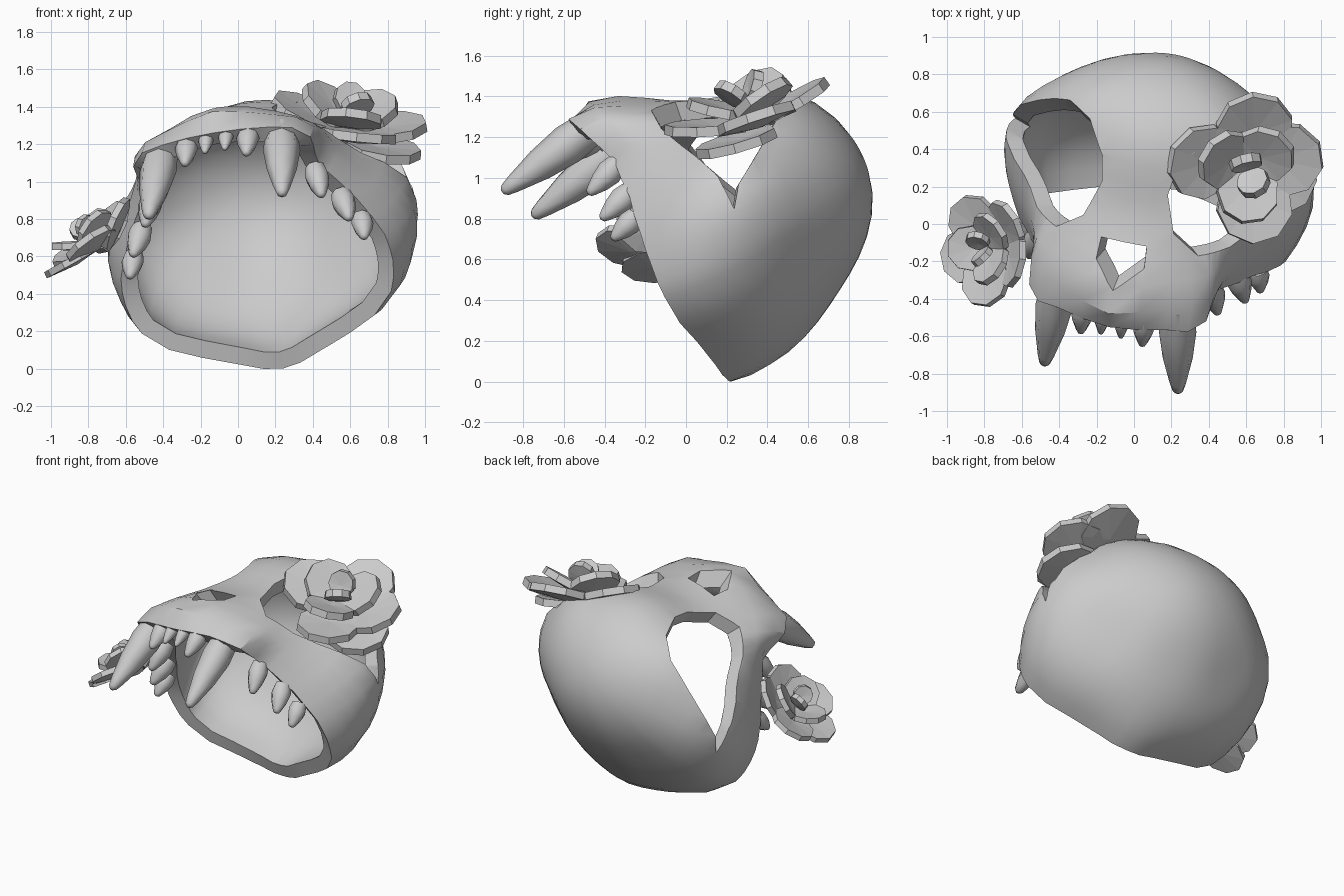
import bpy, bmesh, math
from mathutils import Vector, Matrix

if "Cube" in bpy.data.objects:
    bpy.data.objects.remove(bpy.data.objects["Cube"])

# Tilted symmetric frame of the skull: u = across, w = towards snout, d = out of the dome
U = Vector((.965, -.2, .163)).normalized()
D = Vector((.126, .835, .536))
D = (D - U * D.dot(U)).normalized()
Wv = U.cross(D)
O = Vector((.05, -.175, .65))
C = Vector((0, -.05, .35))          # star centre in local coordinates


def world(p):
    return O + U * p[0] + Wv * p[1] + D * p[2]


def make(name, bm, smooth=None, fix=True):
    if fix:
        bmesh.ops.recalc_face_normals(bm, faces=bm.faces)
    me = bpy.data.meshes.new(name)
    bm.to_mesh(me)
    bm.free()
    ob = bpy.data.objects.new(name, me)
    bpy.context.collection.objects.link(ob)
    if smooth:
        select(ob)
        bpy.ops.object.shade_smooth_by_angle(angle=math.radians(smooth))
    return ob


def select(ob):
    bpy.ops.object.select_all(action='DESELECT')
    ob.select_set(True)
    bpy.context.view_layer.objects.active = ob


def apply(ob, kind, **kw):
    m = ob.modifiers.new(kind, kind)
    for k, v in kw.items():
        setattr(m, k, v)
    select(ob)
    bpy.ops.object.modifier_apply(modifier=m.name)


# Half of the jaw rim and half of the dome control points
rim = [(0, .74, -.01), (.3, .7, .02), (.49, .58, .05), (.48, .44, .09), (.51, .32, .11), (.63, .12, .1),
       (.73, -.1, .06), (.74, -.25, .03), (.69, -.42, 0), (.41, -.63, 0), (.2, -.72, 0), (0, -.78, 0)]
dome = [(0, .8, .1), (0, .685, .32), (0, .49, .57), (0, .37, .89), (0, -.02, 1.13), (0, -.37, 1.06),
        (0, -.68, .63), (0, -.79, .3), (.85, -.2, .42), (.63, -.09, .87), (.79, -.01, .66),
        (.72, -.5, .25), (.51, .51, .19), (.41, .645, .18), (.39, .49, .4), (.2, .39, .77),
        (.5, .157, .93), (.67, .155, .49), (.45, -.55, .63)]
mir = lambda p: (-p[0], p[1], p[2])
ctrl = rim + dome
ctrl = [Vector(p) - C for p in ctrl + [mir(p) for p in ctrl if p[0] > 0]]
dirs = [p.normalized() for p in ctrl]


# Smooth radius over direction, from the control points
def phi(a, b):
    return math.sqrt((a - b).length_squared + .03)


n = len(dirs)
A = [[phi(a, b) for b in dirs] + [p.length] for a, p in zip(dirs, ctrl)]
for i in range(n):
    k = max(range(i, n), key=lambda r: abs(A[r][i]))
    A[i], A[k] = A[k], A[i]
    for r in range(n):
        if r != i:
            f = A[r][i] / A[i][i]
            A[r] = [x - f * y for x, y in zip(A[r], A[i])]
wt = [A[i][n] / A[i][i] for i in range(n)]


def surf(v):
    v = v.normalized()
    return C + v * sum(w * phi(v, q) for w, q in zip(wt, dirs))


# Skull shell: rings from the rim to the apex
loop = rim + [mir(p) for p in rim[-2:0:-1]]
around = []
for a, b in zip(loop, loop[1:] + loop[:1]):
    a, b = Vector(a), Vector(b)
    around += [a - C, (a + b) / 2 - C]
apex = Vector((0, -.15, 1)).normalized()
bm = bmesh.new()
R = 14
rings = [[bm.verts.new(world(surf(v.normalized().slerp(apex, j / R)))) for v in around] for j in range(R)]
top = bm.verts.new(world(surf(apex)))
N = len(around)
for j in range(R):
    for i in range(N):
        a, b = rings[j][i], rings[j][(i + 1) % N]
        bm.faces.new((a, b, top) if j == R - 1 else (a, b, rings[j + 1][(i + 1) % N], rings[j + 1][i]))
bmesh.ops.recalc_face_normals(bm, faces=bm.faces)
if sum(f.normal.dot(f.calc_center_median() - world(C)) for f in bm.faces) < 0:
    bmesh.ops.reverse_faces(bm, faces=bm.faces)
skull = make("skull_shell", bm, fix=False)
apply(skull, 'SOLIDIFY', thickness=.095, offset=-1)


# Eye sockets and nose cut by wedges radiating from the centre
def cut(points):
    bm = bmesh.new()
    lo, hi = [[bm.verts.new(world(C + (Vector(p) - C) * s)) for p in points] for s in (.55, 1.5)]
    k = len(points)
    bm.faces.new(lo)
    bm.faces.new(hi)
    for i in range(k):
        bm.faces.new((lo[i], lo[(i + 1) % k], hi[(i + 1) % k], hi[i]))
    bmesh.ops.triangulate(bm, faces=bm.faces)
    c = make("cutter", bm)
    c.hide_render = True
    apply(skull, 'BOOLEAN', object=c, operation='DIFFERENCE', solver='EXACT')
    bpy.data.objects.remove(c)


eye = [(.18, .42, .68), (.2, .36, .8), (.3, .24, .92), (.46, .14, .97), (.64, .02, .86), (.755, -.1, .7),
       (.785, -.16, .6), (.78, -.25, .52), (.77, -.08, .53), (.68, .15, .47), (.55, .36, .4), (.39, .49, .39),
       (.25, .5, .5)]
cut(eye)
cut([mir(p) for p in eye])
cut([(.13, .6, .44), (.14, .66, .34), (0, .74, .23), (-.13, .67, .34), (-.13, .6, .44)])
select(skull)
bpy.ops.object.shade_smooth_by_angle(angle=math.radians(35))


# Teeth: blunt cones, mirrored
def tooth(name, base, tip, r):
    for side, p, q in (("right", base, tip), ("left", mir(base), mir(tip))):
        p, q = world(p), world(q)
        rot = (q - p).to_track_quat('Z', 'Y').to_matrix()
        bm = bmesh.new()
        prev = None
        for t, s in ((0, .85), (.3, 1), (.6, .8), (.88, .45), (.97, .3), (1, .12)):
            ring = [bm.verts.new(p.lerp(q, t) + rot @ Vector((math.cos(a), math.sin(a), 0)) * r * s)
                    for a in (math.tau * i / 8 for i in range(8))]
            if prev:
                for i in range(8):
                    bm.faces.new((prev[i], prev[(i + 1) % 8], ring[(i + 1) % 8], ring[i]))
            else:
                bm.faces.new(ring)
            prev = ring
        bm.faces.new(prev)
        make(f"{name}_{side}", bm, 50)


tooth("canine", (.33, .6, .12), (.37, .55, -.45), .1)
tooth("inner_incisor", (.055, .7, .06), (.055, .68, -.1), .042)
tooth("outer_incisor", (.17, .67, .06), (.17, .65, -.14), .062)
tooth("front_molar", (.45, .34, .12), (.49, .28, -.08), .066)
tooth("mid_molar", (.55, .16, .11), (.6, .11, -.08), .066)
tooth("back_molar", (.63, .02, .08), (.65, -.02, -.08), .06)


# Flowers: cupped thick petals in layers (angle, distance, lift, size, tilt)
def flower(name, centre, normal, scale, outer, inner, tilt):
    nz = Vector(normal).normalized()
    nx = (Vector((1, 0, 0)) - nz * nz.x).normalized()
    M = Matrix((nx, nz.cross(nx), nz)).transposed().to_4x4()
    M = Matrix.Translation(centre) @ M @ Matrix.Scale(scale, 4)
    petals = [(a, .23, .02 + dz, .21, tilt + dt) for a, dz, dt in outer]
    petals += [(a, .13, .08, .17, tilt + 14) for a in inner]
    petals += [(a, .06, .14, .09, 55) for a in (-60, 100)]
    bm = bmesh.new()
    for a, dist, lift, size, t in petals:
        P = (M @ Matrix.Rotation(math.radians(a), 4, 'Z') @ Matrix.Translation((dist, 0, lift))
             @ Matrix.Rotation(math.radians(-t), 4, 'Y'))
        mid = bm.verts.new(P @ Vector((-size * .2, 0, -size * .1)))
        edge = [bm.verts.new(P @ Vector((math.cos(b) * size, math.sin(b) * size, 0)))
                for b in (math.tau * (i + .5) / 9 for i in range(9))]
        for i in range(9):
            bm.faces.new((mid, edge[i], edge[(i + 1) % 9]))
    ob = make(name, bm, fix=False)
    apply(ob, 'SOLIDIFY', thickness=.05 * scale, offset=0)


flower("large_flower", (.585, .31, 1.3), (.17, -.28, .94), .98,
       ((8, 0, 0), (75, 0, 0), (170, 0, 0), (-75, 0, 0), (-25, -.09, -12)), (-85, 40, 150), 14)
flower("small_flower", (-.77, -.13, .67), (-.6, -.03, .8), .72,
       ((125, 0, -5), (45, 0, 12), (-20, 0, 12), (-95, 0, -5), (195, -.02, -12)), (-60, 60, 180), 20)
